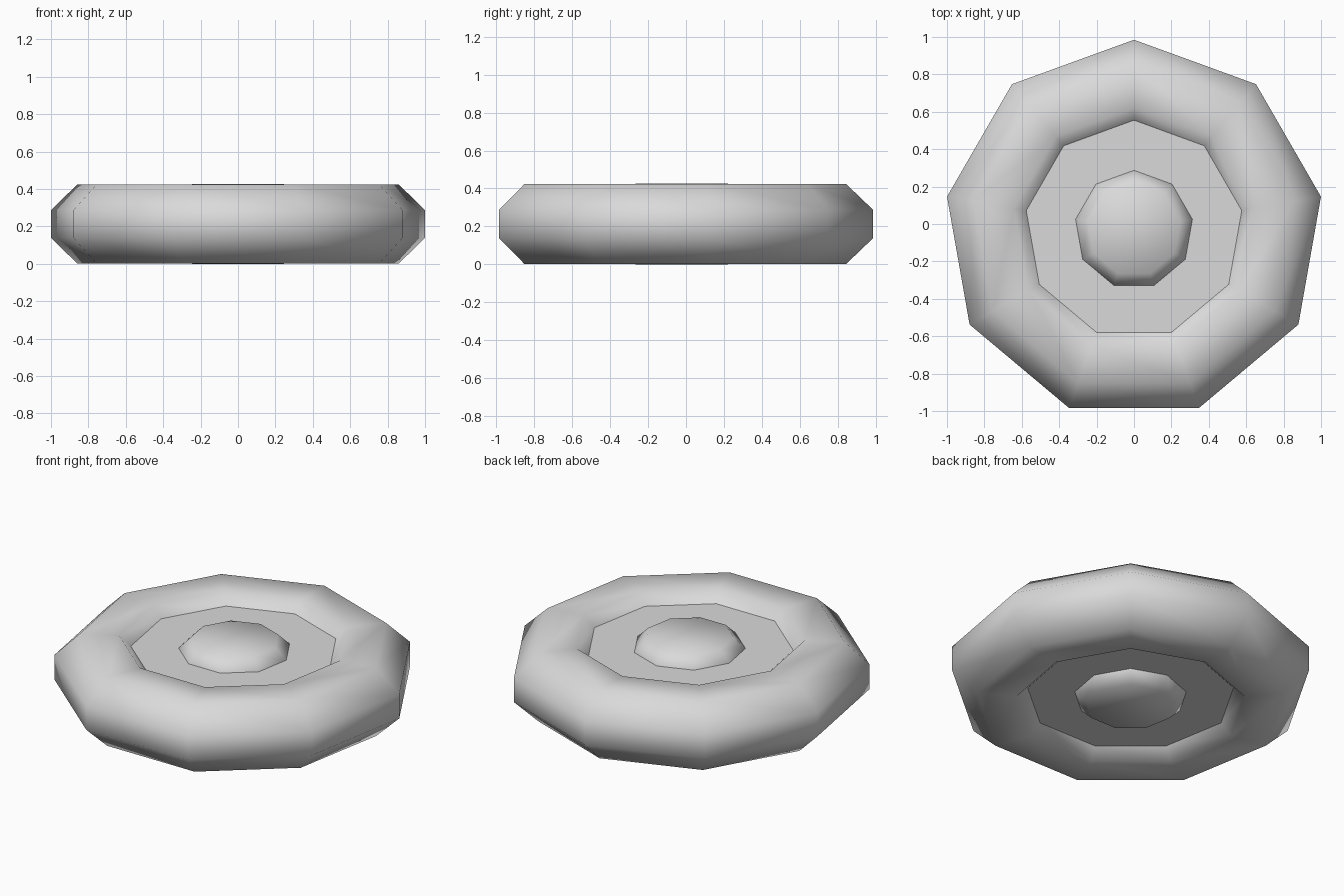
import bpy
import bmesh
from math import cos, sin, tau

cube = bpy.data.objects.get("Cube")
if cube:
    bpy.data.objects.remove(cube)

SIDES = 9
RADIUS = 1.015
CENTRE_Y = -0.03
MID_Z = 0.213

grey = bpy.data.materials.new("light grey")
grey.use_nodes = True
grey.diffuse_color = (0.7, 0.7, 0.7, 1)
grey.node_tree.nodes["Principled BSDF"].inputs["Base Color"].default_value = (0.7, 0.7, 0.7, 1)


def lathe(name, half_profile, capped, smooth):
    """Spin a profile, given above the middle and mirrored below it, into a nine-sided part."""
    profile = half_profile + [(r, -z) for r, z in reversed(half_profile)]
    bm = bmesh.new()
    rings = []
    for r, z in profile:
        angles = [tau * (i / SIDES + 0.25) for i in range(SIDES)]
        rings.append([bm.verts.new((r * cos(a), r * sin(a), z)) for a in angles])
    for upper, lower in zip(rings, rings[1:]):
        for i in range(SIDES):
            j = (i + 1) % SIDES
            bm.faces.new((upper[i], lower[i], lower[j], upper[j]))
    if capped:
        bm.faces.new(rings[0])
        bm.faces.new(reversed(rings[-1]))
    for face in bm.faces:
        face.smooth = smooth
    mesh = bpy.data.meshes.new(name)
    bm.to_mesh(mesh)
    bm.free()
    mesh.materials.append(grey)
    obj = bpy.data.objects.new(name, mesh)
    obj.location = (0, CENTRE_Y, MID_Z)
    bpy.context.collection.objects.link(obj)


# Tyre: chamfered shell whose inner rims meet the wheel disc
lathe("tyre", [(0.585, 0.147), (0.65, 0.211), (0.873, 0.211), (RADIUS, 0.075)], False, True)

# Wheel disc filling the tyre
lathe("wheel_disc", [(0.585, 0.147)], True, False)

# Hub with chamfered rims, standing out on both sides
lathe("hub", [(0.25, 0.213), (0.318, 0.146)], True, True)
